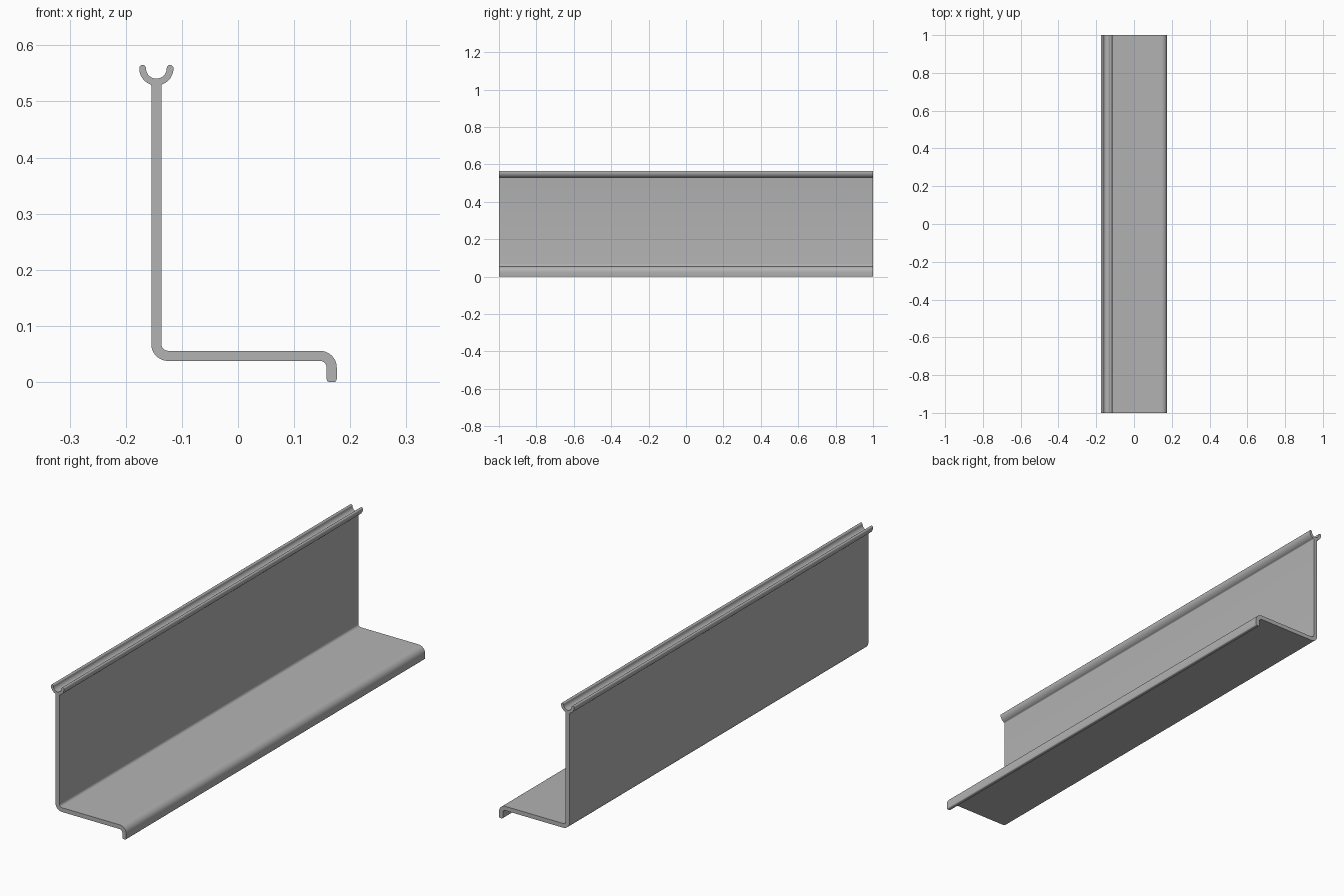
import bpy
import bmesh
from math import radians, degrees, cos, sin, acos, sqrt

cube = bpy.data.objects.get("Cube")
if cube:
    bpy.data.objects.remove(cube, do_unlink=True)

# Main section sizes
HALF_LENGTH = 1.0
T = 0.018                                   # sheet thickness
WALL_X = -0.1455                            # wall centre line
WALL_L, WALL_R = WALL_X - T / 2, WALL_X + T / 2
LIP_R = 0.176
LIP_L = LIP_R - T
FLOOR_B = 0.0375
FLOOR_T = FLOOR_B + T
BEND_IN = 0.012                             # inside bend radius
BEND_OUT = BEND_IN + T
EDGE = 0.005                                # rounding of the lip's lower edge

# Cradle on top of the wall
CRADLE_Z = 0.559
R_OUT, R_IN = 0.0305, 0.0185
TIP = (R_OUT - R_IN) / 2
TIP_X = (R_OUT + R_IN) / 2
FILLET = 0.004
reach = R_OUT + FILLET
offset = T / 2 + FILLET
fillet_z = CRADLE_Z - sqrt(reach ** 2 - offset ** 2)
spread = degrees(acos(offset / reach))


def arc(cx, cz, radius, start, end, steps=8):
    """Points along a circular arc, angles in degrees."""
    angles = [radians(start + (end - start) * i / steps) for i in range(steps + 1)]
    return [(cx + radius * cos(a), cz + radius * sin(a)) for a in angles]


# Closed section outline, counter-clockwise from the lip's lower edge
outline = (
    arc(LIP_L + EDGE, EDGE, EDGE, 180, 270, 4)
    + arc(LIP_R - EDGE, EDGE, EDGE, 270, 360, 4)
    + arc(LIP_R - BEND_OUT, FLOOR_T - BEND_OUT, BEND_OUT, 0, 90, 12)
    + arc(WALL_R + BEND_IN, FLOOR_T + BEND_IN, BEND_IN, 270, 180)
    + arc(WALL_X + offset, fillet_z, FILLET, 180, 180 - spread, 5)
    + arc(WALL_X, CRADLE_Z, R_OUT, -spread, 0, 12)[1:]
    + arc(WALL_X + TIP_X, CRADLE_Z, TIP, 0, 180)[1:]
    + arc(WALL_X, CRADLE_Z, R_IN, 0, -180, 24)[1:]
    + arc(WALL_X - TIP_X, CRADLE_Z, TIP, 0, 180)[1:]
    + arc(WALL_X, CRADLE_Z, R_OUT, 180, 180 + spread, 12)[1:]
    + arc(WALL_X - offset, fillet_z, FILLET, spread, 0, 5)[1:]
    + arc(WALL_L + BEND_OUT, FLOOR_B + BEND_OUT, BEND_OUT, 180, 270, 12)
    + arc(LIP_L - BEND_IN, FLOOR_B - BEND_IN, BEND_IN, 90, 0)
)

# Extrude the section along the length
bm = bmesh.new()
end_cap = bm.faces.new([bm.verts.new((x, -HALF_LENGTH, z)) for x, z in outline])
result = bmesh.ops.extrude_face_region(bm, geom=[end_cap], use_keep_orig=True)
far_verts = [g for g in result["geom"] if isinstance(g, bmesh.types.BMVert)]
bmesh.ops.translate(bm, verts=far_verts, vec=(0, 2 * HALF_LENGTH, 0))
bmesh.ops.recalc_face_normals(bm, faces=bm.faces)
mesh = bpy.data.meshes.new("profile_rail")
bm.to_mesh(mesh)
bm.free()
rail = bpy.data.objects.new("profile_rail", mesh)
bpy.context.collection.objects.link(rail)

# Plain grey finish
grey = bpy.data.materials.new("light_grey")
grey.use_nodes = True
grey.diffuse_color = (0.45, 0.45, 0.45, 1)
grey.node_tree.nodes["Principled BSDF"].inputs["Base Color"].default_value = grey.diffuse_color
mesh.materials.append(grey)

# Smooth bends, sharp ends
bpy.ops.object.select_all(action="DESELECT")
rail.select_set(True)
bpy.context.view_layer.objects.active = rail
bpy.ops.object.shade_smooth_by_angle(angle=radians(35))
